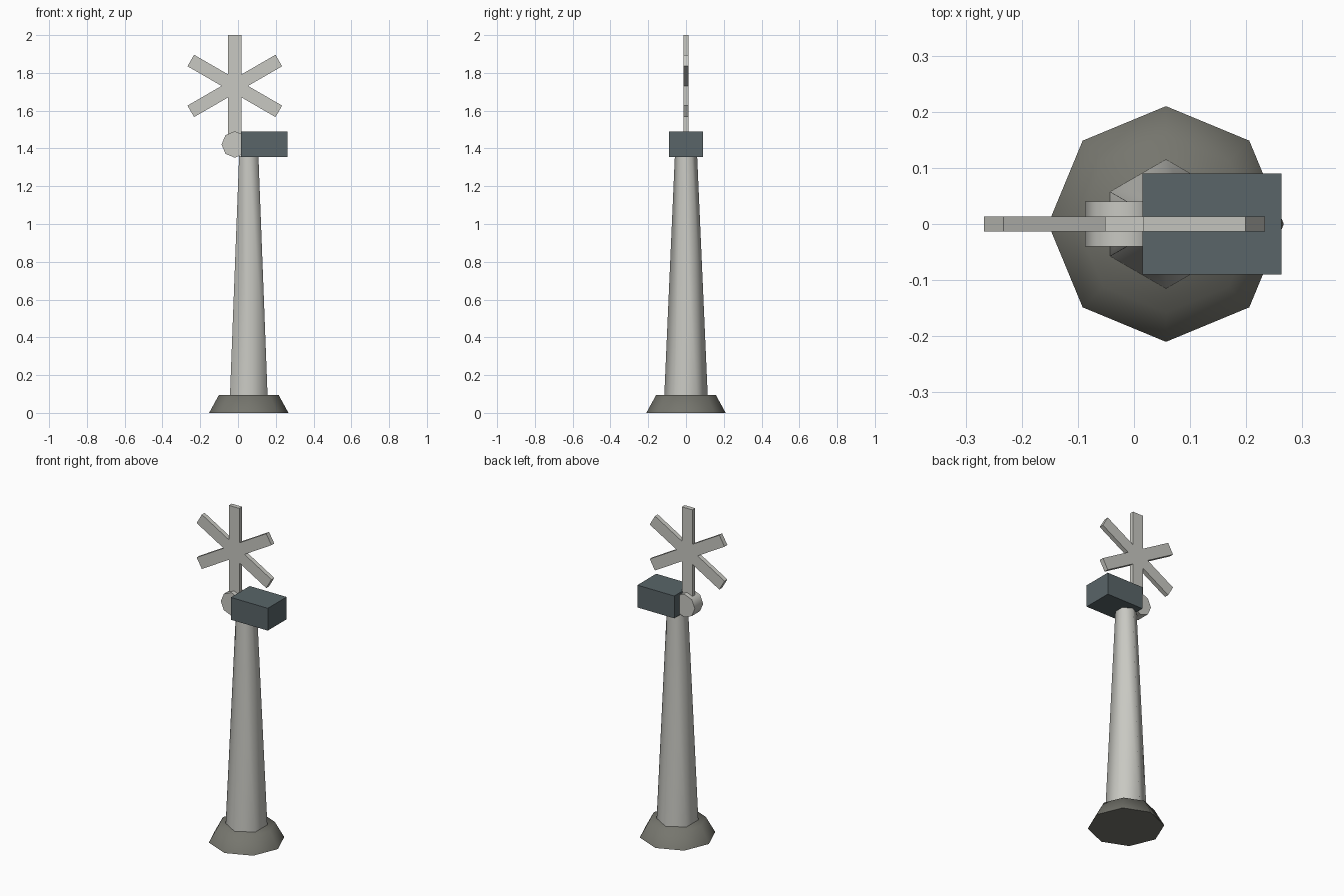
import bpy, bmesh
from math import sin, cos, radians, pi
from mathutils import Matrix

if "Cube" in bpy.data.objects:
    bpy.data.objects.remove(bpy.data.objects["Cube"])


def material(name, rgb):
    m = bpy.data.materials.new(name)
    m.diffuse_color = (*rgb, 1)
    m.use_nodes = True
    m.node_tree.nodes["Principled BSDF"].inputs["Base Color"].default_value = m.diffuse_color
    return m


LIGHT = material("pale_grey", (0.58, 0.58, 0.54))
STONE = material("dark_stone", (0.18, 0.18, 0.155))
SLATE = material("slate", (0.10, 0.13, 0.14))


def finish(name, bm, mat, smooth=False):
    bmesh.ops.recalc_face_normals(bm, faces=bm.faces)
    me = bpy.data.meshes.new(name)
    bm.to_mesh(me)
    bm.free()
    me.materials.append(mat)
    ob = bpy.data.objects.new(name, me)
    bpy.context.collection.objects.link(ob)
    if smooth:
        bpy.ops.object.select_all(action='DESELECT')
        bpy.context.view_layer.objects.active = ob
        ob.select_set(True)
        bpy.ops.object.shade_smooth_by_angle(angle=radians(65))
    return ob


def ngon_ring(bm, n, r, x, z):
    # first corner points along +y
    return [bm.verts.new((x + r * sin(2 * pi * i / n), r * cos(2 * pi * i / n), z))
            for i in range(n)]


def frustum(name, n, r0, r1, x, z0, z1, mat, smooth):
    bm = bmesh.new()
    a, b = ngon_ring(bm, n, r0, x, z0), ngon_ring(bm, n, r1, x, z1)
    bm.faces.new(a)
    bm.faces.new(b)
    for i in range(n):
        j = (i + 1) % n
        bm.faces.new((a[i], a[j], b[j], b[i]))
    return finish(name, bm, mat, smooth)


def plate(name, outline, half, mat, smooth=False):
    # x-z outline extruded along y
    bm = bmesh.new()
    face = bm.faces.new([bm.verts.new((x, -half, z)) for x, z in outline])
    ext = bmesh.ops.extrude_face_region(bm, geom=[face])["geom"]
    verts = [g for g in ext if isinstance(g, bmesh.types.BMVert)]
    bmesh.ops.translate(bm, verts=verts, vec=(0, 2 * half, 0))
    return finish(name, bm, mat, smooth)


AXIS_X = 0.057   # tower axis
HUB_X = -0.017   # rotor axis

# Footing and tapered six-sided tower
frustum("footing", 8, 0.21, 0.158, AXIS_X, 0, 0.095, STONE, True)
frustum("tower", 6, 0.115, 0.059, AXIS_X, 0.09, 1.36, LIGHT, True)

# Machine housing
bm = bmesh.new()
bmesh.ops.create_cube(bm, size=1, matrix=Matrix.Translation((0.139, 0, 1.4225))
                      @ Matrix.Diagonal((0.247, 0.18, 0.135, 1)))
finish("housing", bm, SLATE)

# Eight-sided hub
plate("hub", [(HUB_X + 0.07 * cos(i * pi / 4), 1.421 + 0.07 * sin(i * pi / 4))
              for i in range(8)], 0.04, LIGHT, True)

# Six-armed rotor: each arm adds two tip corners and one notch
HALF, REACH, ROTOR_Z = 0.035, 0.269, 1.731
star = []
for k in range(6):
    a = radians(90 + 60 * k)
    for u, v in ((REACH, -HALF), (REACH, HALF), (HALF * 3 ** 0.5, HALF)):
        star.append((HUB_X + u * cos(a) - v * sin(a), ROTOR_Z + u * sin(a) + v * cos(a)))
plate("rotor", star, 0.0135, LIGHT)
